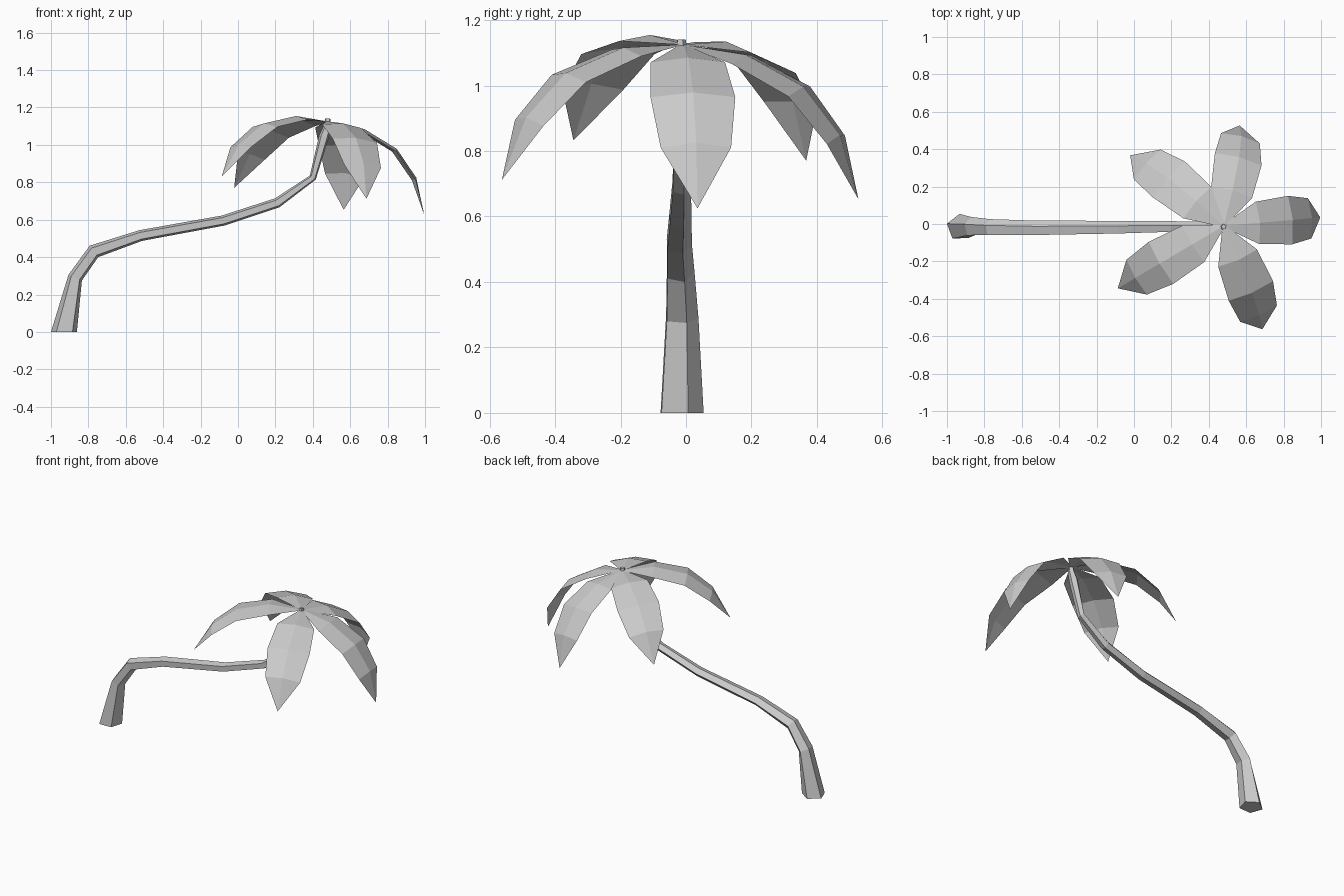
import bpy, bmesh
from math import sin, cos, radians
from mathutils import Vector

cube = bpy.data.objects.get("Cube")
if cube:
    bpy.data.objects.remove(cube, do_unlink=True)

grey = bpy.data.materials.new("plain grey")
grey.use_nodes = True
grey.diffuse_color = (0.6, 0.6, 0.6, 1)
grey.node_tree.nodes["Principled BSDF"].inputs["Base Color"].default_value = (0.6, 0.6, 0.6, 1)


def finish(name, bm, solid=False):
    if solid:
        bmesh.ops.recalc_face_normals(bm, faces=bm.faces[:])
    mesh = bpy.data.meshes.new(name)
    bm.to_mesh(mesh)
    bm.free()
    mesh.materials.append(grey)
    obj = bpy.data.objects.new(name, mesh)
    bpy.context.collection.objects.link(obj)
    return obj


# Trunk: five-sided tube; each station is x, y, z, radius in bend plane, radius across
stations = [
    (-0.93, -0.018, 0.0, 0.073, 0.072),
    (-0.87, -0.016, 0.29, 0.041, 0.054),
    (-0.77, -0.02, 0.43, 0.04, 0.046),
    (-0.52, -0.024, 0.515, 0.031, 0.042),
    (-0.08, -0.02, 0.595, 0.029, 0.037),
    (0.21, -0.016, 0.69, 0.028, 0.031),
    (0.40, -0.014, 0.825, 0.02, 0.026),
    (0.46, -0.013, 1.045, 0.028, 0.028),
    (0.475, -0.014, 1.09, 0.022, 0.022),
    (0.48, -0.015, 1.14, 0.014, 0.014),
]
SIDES = 5
bm = bmesh.new()
centres = [Vector(s[:3]) for s in stations]
across = Vector((0, 1, 0))
rings = []
for i, (x, y, z, r_in, r_across) in enumerate(stations):
    if i == 0 or i == len(stations) - 1:
        tangent = Vector((0, 0, 1))
    else:
        tangent = ((centres[i] - centres[i - 1]).normalized()
                   + (centres[i + 1] - centres[i]).normalized()).normalized()
    inward = across.cross(tangent).normalized()
    ring = []
    for k in range(SIDES):
        a = radians(20 + 360 * k / SIDES)
        ring.append(bm.verts.new(centres[i] + inward * r_in * cos(a) + across * r_across * sin(a)))
    rings.append(ring)
for lower, upper in zip(rings, rings[1:]):
    for k in range(SIDES):
        n = (k + 1) % SIDES
        bm.faces.new((lower[k], lower[n], upper[n], upper[k]))
bm.faces.new(rings[0])
bm.faces.new(rings[-1])
finish("trunk", bm, solid=True)

# Fronds: one arched, creased blade; rows are along the chord, arch height, half width
blade = [(0.0, 0.0, 0.008), (0.168, 0.107, 0.114), (0.368, 0.152, 0.13), (0.55, 0.114, 0.108)]
LENGTH, CREASE = 0.72, 0.02
crown = Vector((0.48, -0.01, 1.125))


def frond(name, heading, droop, roll):
    h, d, r = radians(heading), radians(droop), radians(roll)
    out = Vector((cos(h), sin(h), 0))
    up = Vector((0, 0, 1))
    chord = out * cos(d) - up * sin(d)
    normal = out * sin(d) + up * cos(d)
    left = Vector((-sin(h), cos(h), 0))
    side = left * cos(r) + normal * sin(r)
    normal = normal * cos(r) - left * sin(r)
    bm = bmesh.new()
    rows = []
    for u, arch, half in blade:
        crease = CREASE if half > 0.05 else 0
        base = crown + chord * u + normal * arch
        rows.append([bm.verts.new(base + side * half * s - normal * crease * abs(s))
                     for s in (-1, 0, 1)])
    tip = bm.verts.new(crown + chord * LENGTH)
    for a, b in zip(rows, rows[1:]):
        for k in (0, 1):
            bm.faces.new((a[k], b[k], b[k + 1], a[k + 1]))
    for k in (0, 1):
        bm.faces.new((rows[-1][k], tip, rows[-1][k + 1]))
    finish(name, bm)


for name, heading, droop, roll in (
    ("left_frond", 5, 44, 0),
    ("front_left_frond", -69.5, 35, -6),
    ("front_right_frond", 210.5, 24, 0),
    ("back_right_frond", 143, 29.5, 9.5),
    ("back_left_frond", 81, 41, 9),
):
    frond(name, heading, droop, roll)
